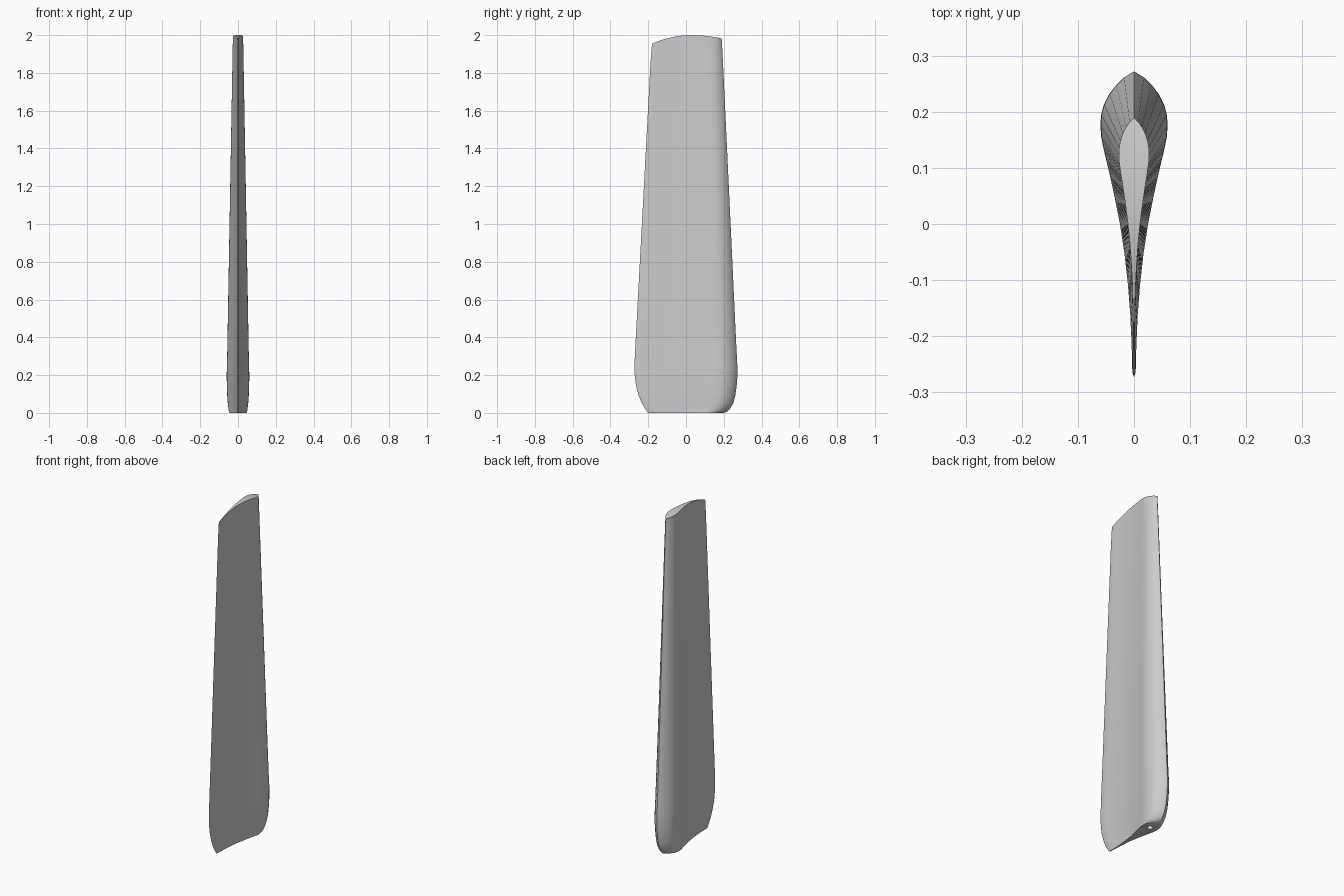
import bpy, bmesh, math

cube = bpy.data.objects.get("Cube")
if cube:
    bpy.data.objects.remove(cube)

grey = bpy.data.materials.new("light grey")
grey.use_nodes = True
colour = (0.6, 0.6, 0.6, 1)
grey.diffuse_color = colour
grey.node_tree.nodes["Principled BSDF"].inputs["Base Color"].default_value = colour

# Half section: (chord fraction from leading edge, fraction of half thickness)
half = [(0, 0), (.02, .30), (.045, .53), (.075, .74), (.11, .90), (.145, .98), (.18, 1),
        (.22, .97), (.27, .87), (.33, .74), (.41, .58), (.5, .42), (.6, .28),
        (.7, .18), (.8, .11), (.9, .07), (.985, .05), (1, 0)]
section = half + [(t, -w) for t, w in reversed(half[1:-1])]

# Stations: height, trailing edge y, leading edge y, half thickness
stations = [(0, -.2, .2, .046), (.006, -.206, .216, .048), (.02, -.215, .232, .05),
            (.05, -.233, .25, .054), (.09, -.25, .261, .057), (.14, -.264, .268, .059),
            (.19, -.271, .272, .06), (.25, -.273, .272, .059), (.32, -.27, .268, .057)]
for i in range(1, 13):
    f = i / 12
    stations.append((.32 + 1.68 * f, -.27 + .09 * f, .268 - .079 * f, .057 - .03 * f))


def tip_height(y):
    # Gently arched tip
    return 2 - (.045 * (max(0, .03 - y) / .21) ** 2 + .018 * (max(0, y - .03) / .16) ** 2)


# Blade body, lofted through the stations
bm = bmesh.new()
rings = []
for k, (z, trail, lead, thick) in enumerate(stations):
    ring = []
    for t, w in section:
        y = lead + (trail - lead) * t
        ring.append(bm.verts.new((w * thick, y, tip_height(y) if k == len(stations) - 1 else z)))
    rings.append(ring)
n = len(section)
for a, b in zip(rings, rings[1:]):
    for i in range(n):
        j = (i + 1) % n
        bm.faces.new((a[i], a[j], b[j], b[i]))
bm.faces.new(rings[0])

# Tip cap, in strips that follow the arch
top, last = rings[-1], len(half) - 1
for i in range(last):
    strip = [top[i], top[i + 1], top[-i - 1 if i + 1 < last else last], top[-i]]
    bm.faces.new(list(dict.fromkeys(strip)))
bmesh.ops.recalc_face_normals(bm, faces=bm.faces)
mesh = bpy.data.meshes.new("blade")
bm.to_mesh(mesh)
bm.free()
mesh.materials.append(grey)
blade = bpy.data.objects.new("blade", mesh)
bpy.context.collection.objects.link(blade)

# Round socket in the root
bpy.ops.mesh.primitive_cylinder_add(vertices=24, radius=.016, depth=.4, location=(0, .13, 0))
cutter = bpy.context.object
cutter.name = "socket_cutter"
cutter.data.materials.append(grey)
cutter.hide_render = True
cutter.hide_set(True)
cut = blade.modifiers.new("socket", 'BOOLEAN')
cut.operation = 'DIFFERENCE'
cut.solver = 'EXACT'
cut.object = cutter

# Smooth sides, crisp edges
bpy.ops.object.select_all(action='DESELECT')
blade.select_set(True)
bpy.context.view_layer.objects.active = blade
bpy.ops.object.modifier_apply(modifier="socket")
bpy.data.objects.remove(cutter)
bpy.ops.object.shade_smooth_by_angle(angle=math.radians(35))
